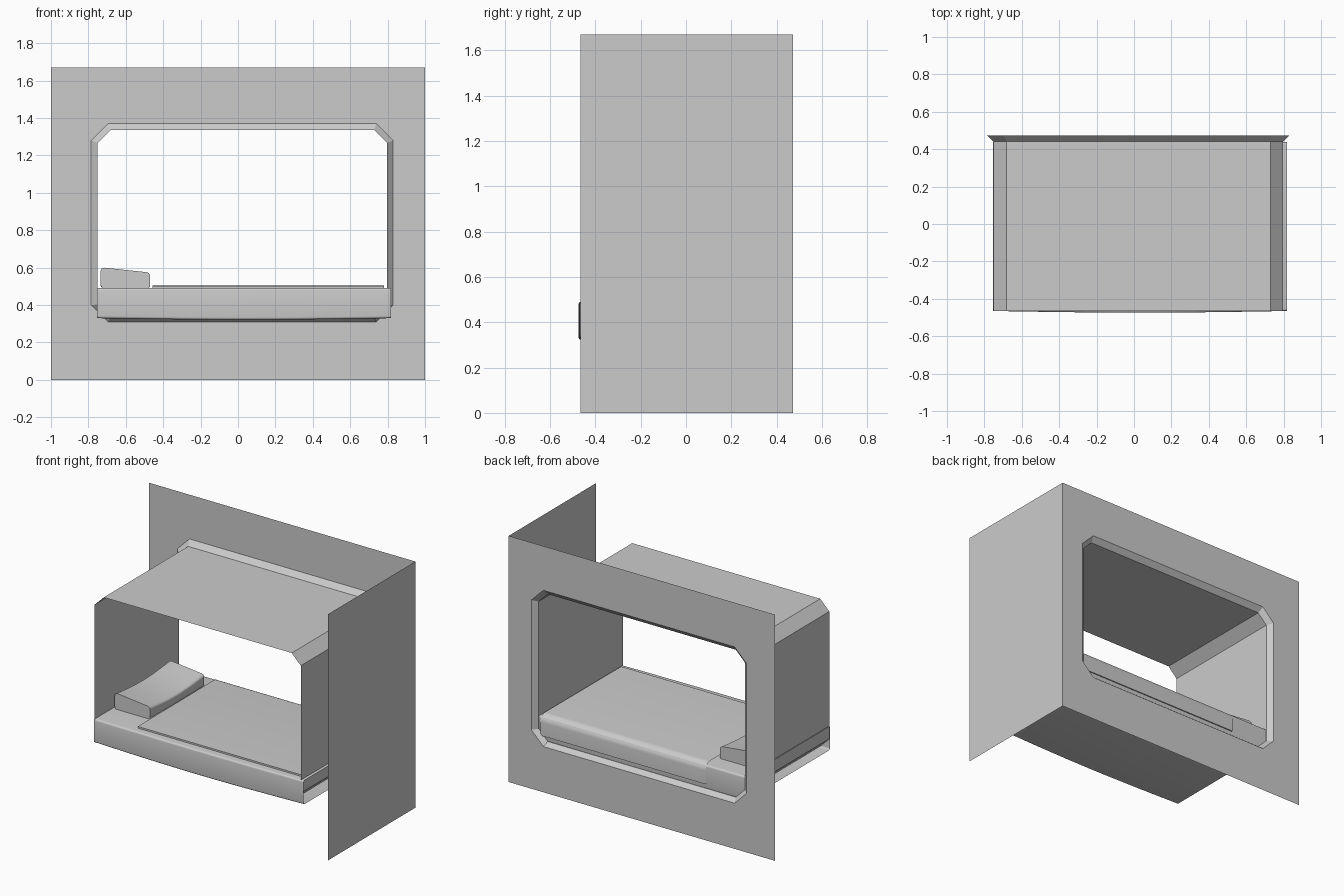
import bpy
import math

if "Cube" in bpy.data.objects:
    bpy.data.objects.remove(bpy.data.objects["Cube"])


def make(name, verts, faces, smooth=False):
    me = bpy.data.meshes.new(name)
    me.from_pydata(verts, [], faces)
    me.update()
    ob = bpy.data.objects.new(name, me)
    bpy.context.collection.objects.link(ob)
    bpy.ops.object.select_all(action='DESELECT')
    ob.select_set(True)
    bpy.context.view_layer.objects.active = ob
    bpy.ops.object.mode_set(mode='EDIT')
    bpy.ops.mesh.select_all(action='SELECT')
    bpy.ops.mesh.normals_make_consistent(inside=False)
    bpy.ops.object.mode_set(mode='OBJECT')
    if smooth:
        bpy.ops.object.shade_smooth_by_angle(angle=math.radians(40))
    return ob


def loft(name, rings, closed=True, caps=False, smooth=False):
    """Bridge successive rings of equal length."""
    n = len(rings[0])
    verts = [p for r in rings for p in r]
    faces = []
    for k in range(len(rings) - 1):
        for i in range(n if closed else n - 1):
            j = (i + 1) % n
            faces.append((k * n + i, k * n + j, (k + 1) * n + j, (k + 1) * n + i))
    if caps:
        faces.append(tuple(range(n)))
        faces.append(tuple(range(len(verts) - n, len(verts))))
    return make(name, verts, faces, smooth)


def octagon(x0, x1, z0, z1, c, y):
    pts = [(x0 + c, z0), (x1 - c, z0), (x1, z0 + c), (x1, z1 - c),
           (x1 - c, z1), (x0 + c, z1), (x0, z1 - c), (x0, z0 + c)]
    return [(x, y, z) for x, z in pts]


def rounded(a0, a1, b0, b1, r, seg=4):
    """Rounded rectangle as 2D points."""
    out = []
    for q, (a, b) in enumerate([(a1 - r, b1 - r), (a0 + r, b1 - r),
                                (a0 + r, b0 + r), (a1 - r, b0 + r)]):
        for s in range(seg + 1):
            t = math.pi / 2 * (q + s / seg)
            out.append((a + r * math.cos(t), b + r * math.sin(t)))
    return out


# Back wall with chamfered opening
BACK = 0.472
hole = octagon(-0.785, 0.83, 0.31, 1.37, 0.09, BACK)
rim = [(-1, BACK, 0), (1, BACK, 0), (1, BACK, 1.67), (-1, BACK, 1.67)]
wall_faces = []
for k in range(4):
    a, b = 2 * k, 2 * k + 1
    wall_faces.append((8 + k, 8 + (k + 1) % 4, b, a))
    wall_faces.append((8 + (k + 1) % 4, (b + 1) % 8, b))
make("back_wall", hole + rim, wall_faces)

# Side wall
make("side_wall", [(1, -0.465, 0), (1, BACK, 0), (1, BACK, 1.67), (1, -0.465, 1.67)],
     [(0, 1, 2, 3)])

# Alcove tunnel with flared frame at the opening
inner = [octagon(-0.75, 0.797, 0.335, 1.335, 0.068, y) for y in (-0.465, 0.44)]
loft("alcove_shell", inner)
loft("opening_frame", [inner[1], hole])

# Mattress: open-ended rounded sleeve, bowed slightly in the middle
rings = []
for k in range(13):
    u = k / 12
    bow = math.sin(math.pi * u)
    prof = rounded(-0.465 - 0.009 * bow, 0.438, 0.33 - 0.008 * bow, 0.491, 0.012)
    rings.append([(-0.755 + 1.573 * u, y, z) for y, z in prof])
loft("mattress", rings, smooth=True)

# Blanket draped over the back edge
prof = [(-0.42, 0.488), (-0.42, 0.502)]
prof += [(0.395 + 0.05 * math.sin(t), 0.455 + 0.05 * math.cos(t))
         for t in [math.pi / 2 * s / 6 for s in range(7)]]
prof += [(0.446, 0.365), (0.438, 0.365)]
loft("blanket", [[(x, y, z) for y, z in prof] for x in (-0.458, 0.78)],
     closed=False, smooth=True)

# Pillow: tilted, sagging in the middle
rings = []
for k in range(13):
    u = k / 12
    y = -0.272 + 0.58 * u
    sag = 0.022 * math.sin(math.pi * u)
    ring = []
    for x, h in rounded(-0.735, -0.47, 0, 1, 0.02):
        pass
    for x, z in rounded(-0.735, -0.47, 0.488, 0.602, 0.022):
        f = (z - 0.488) / 0.114
        drop = 0.028 * (x + 0.735) / 0.265
        ring.append((x, y, z - f * (drop + sag)))
    rings.append(ring)
loft("pillow", rings, caps=True, smooth=True)
